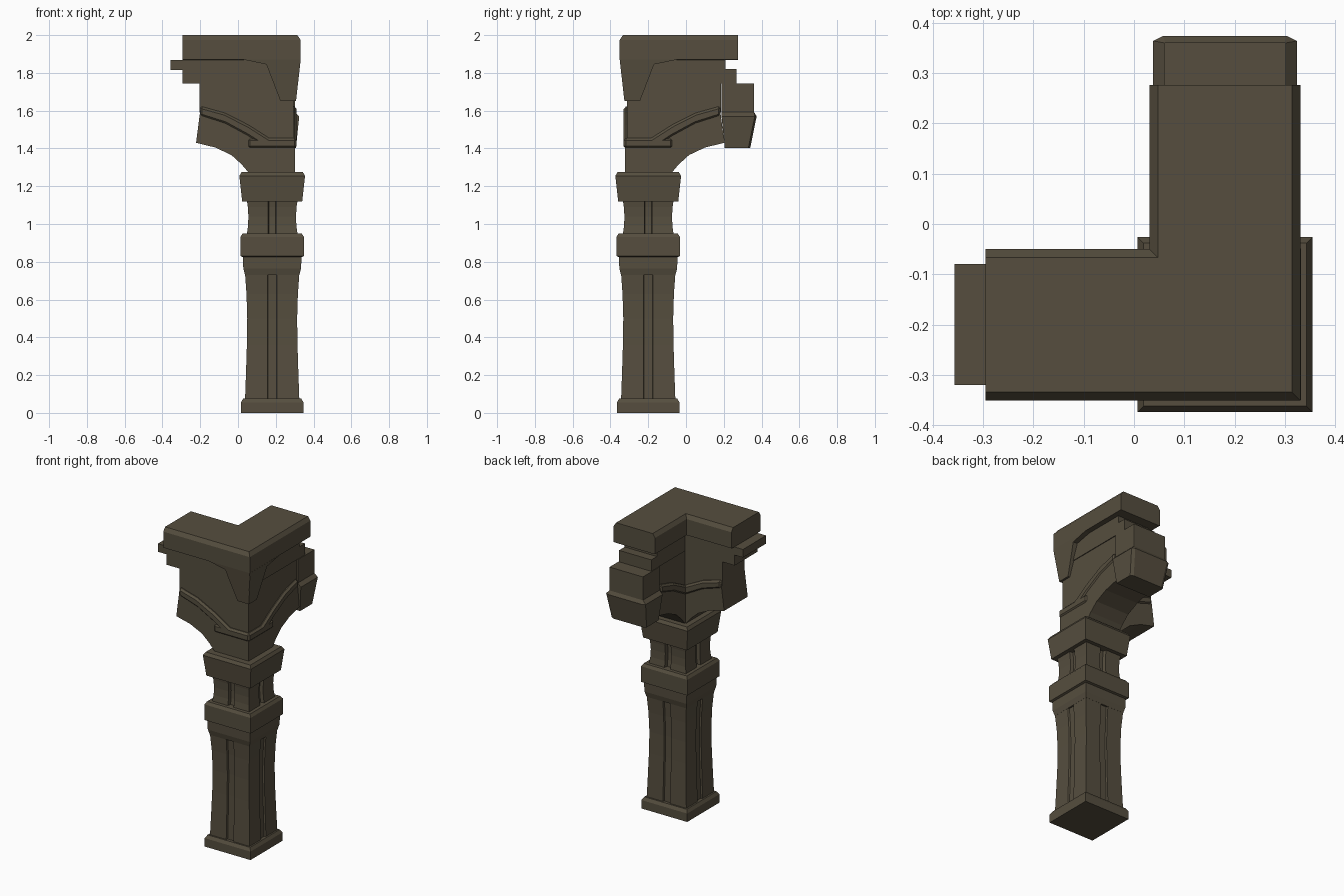
import bpy, bmesh

if "Cube" in bpy.data.objects:
    bpy.data.objects.remove(bpy.data.objects["Cube"])

CX, CY = 0.181, -0.200          # column axis

stone = bpy.data.materials.new("dark brown stone")
stone.diffuse_color = (0.092, 0.076, 0.049, 1)
stone.use_nodes = True
stone.node_tree.nodes["Principled BSDF"].inputs["Base Color"].default_value = stone.diffuse_color


def finish(name, bm, bevel=0.0):
    bmesh.ops.recalc_face_normals(bm, faces=bm.faces)
    me = bpy.data.meshes.new(name)
    bm.to_mesh(me)
    bm.free()
    me.materials.append(stone)
    ob = bpy.data.objects.new(name, me)
    bpy.context.collection.objects.link(ob)
    if bevel:
        m = ob.modifiers.new("edge bevel", 'BEVEL')
        m.width, m.segments = bevel, 1
        m.limit_method, m.angle_limit = 'ANGLE', 1.0
    return ob


def loft(name, rings):
    """Skin a stack of rings, each a list of 3D points."""
    bm = bmesh.new()
    vs = [[bm.verts.new(p) for p in r] for r in rings]
    n = len(rings[0])
    for a, b in zip(vs, vs[1:]):
        for i in range(n):
            j = (i + 1) % n
            bm.faces.new((a[i], a[j], b[j], b[i]))
    bm.faces.new(vs[0][::-1])
    bm.faces.new(vs[-1])
    return finish(name, bm)


def square(h, z):
    return [(CX + sx * h, CY + sy * h, z) for sx, sy in ((-1, -1), (1, -1), (1, 1), (-1, 1))]


def grooved(h, z, w, d):
    """Square ring with a shallow groove in the middle of each side."""
    side = [(-h, -h), (-w, -h), (-w + 0.004, -h + d), (w - 0.004, -h + d), (w, -h)]
    pts = []
    for k in range(4):
        for x, y in side:
            for _ in range(k):
                x, y = -y, x
            pts.append((CX + x, CY + y, z))
    return pts


def swap(p):
    """Reflect the left arm onto the rear arm."""
    return (-p[1] + CX + CY, -p[0] + CX + CY, p[2])


def prism(name, prof, half, rear=False, bevel=0.0, shape=None):
    """Extrude an x-z profile across an arm, from -half to +half of its axis."""
    bm = bmesh.new()
    lo, hi = half if isinstance(half, tuple) else (-half, half)
    sides = []
    for off in (lo, hi):
        pts = [(x, CY + off + (shape(z) if shape and off == lo else 0), z) for x, z in prof]
        sides.append([bm.verts.new(swap(p) if rear else p) for p in pts])
    a, b = sides
    for i in range(len(a)):
        j = (i + 1) % len(a)
        bm.faces.new((a[i], a[j], b[j], b[i]))
    bm.faces.new(a)
    bm.faces.new(b)
    return finish(name, bm, bevel)


def rect(x0, x1, z0, z1):
    return [(x0, z0), (x1, z0), (x1, z1), (x0, z1)]


# --- Column: base, shaft, collar, neck and cap
loft("base", [square(0.166, 0), square(0.166, 0.055), square(0.154, 0.075)])
loft("shaft", [grooved(h, z, 0.026, 0.010) for h, z in
               ((0.144, 0.06), (0.139, 0.2), (0.134, 0.36), (0.132, 0.5), (0.136, 0.63), (0.144, 0.74))])
loft("collar", [square(h, z) for h, z in
                ((0.144, 0.73), (0.153, 0.765), (0.155, 0.825), (0.168, 0.83), (0.168, 0.932), (0.156, 0.95))])
loft("neck", [grooved(h, z, 0.021, 0.022) for h, z in
              ((0.135, 0.94), (0.128, 0.99), (0.126, 1.04), (0.129, 1.09), (0.135, 1.13))])
loft("cap", [square(h, z) for h, z in ((0.159, 1.12), (0.174, 1.255), (0.162, 1.275))])

# --- Two bracket arms, the rear one mirrored from the left one
bracket = [(-0.2, 1.6), (-0.222, 1.43), (-0.12, 1.405), (-0.035, 1.365), (0.02, 1.315), (0.056, 1.272),
           (0.303, 1.272), (0.303, 1.43), (0.155, 1.43), (0.05, 1.495), (-0.07, 1.555)]
band = [(-0.202, 1.572), (-0.07, 1.53), (0.05, 1.465), (0.15, 1.40), (0.311, 1.40),
        (0.311, 1.455), (0.165, 1.455), (0.055, 1.525), (-0.07, 1.588), (-0.202, 1.625)]
wall = [(-0.204, 1.59), (-0.07, 1.55), (0.05, 1.49), (0.155, 1.43), (0.293, 1.43), (0.293, 1.75), (-0.204, 1.75)]
skirt = [(0.03, 1.87), (0.15, 1.845), (0.225, 1.65), (0.306, 1.65), (0.331, 1.87)]


def taper(z):
    return 0.025 * (1.87 - z) / 0.22


for side, rear in (("left", False), ("rear", True)):
    prism(side + "_bracket", bracket, 0.122, rear)
    prism(side + "_band", band, 0.130, rear, bevel=0.012)
    prism(side + "_wall", wall, 0.112, rear)
    prism(side + "_corner_skirt", skirt, (-0.151, -0.08), rear, shape=taper)

# --- Stepped courses under the top slab
prism("left_course", rect(-0.295, 0.298, 1.745, 1.872), 0.117)
prism("left_tongue", rect(-0.357, 0.2, 1.815, 1.868), 0.120)
prism("rear_lower_course", rect(-0.287, 0.298, 1.745, 1.82), 0.117, True)
prism("rear_upper_course", rect(-0.229, 0.298, 1.81, 1.872), 0.117, True)

# --- Flared block at the end of the rear arm


def block(y0, y1, h, z, c=0.01):
    return [(CX - h, y0, z), (CX + h, y0, z), (CX + h, y1 - c, z), (CX + h - 2 * c, y1, z),
            (CX - h + 2 * c, y1, z), (CX - h, y1 - c, z)]


loft("rear_end_block", [block(0.205, 0.340, 0.126, 1.403), block(0.188, 0.374, 0.143, 1.57),
                        block(0.188, 0.361, 0.121, 1.592, 0.001), block(0.188, 0.361, 0.121, 1.745, 0.001)])

# --- L-shaped top slab with chamfered long edges


def ell(i, z):
    x0, y1 = -0.295, 0.276
    return [(x0, -0.351 + i, z), (0.331 - i, -0.351 + i, z), (0.331 - i, y1, z),
            (0.031 + i, y1, z), (0.031 + i, -0.05 - i, z), (x0, -0.05 - i, z)]


loft("top_slab", [ell(0.012, 1.868), ell(0, 1.87), ell(0, 1.975), ell(0.017, 2.0)])
